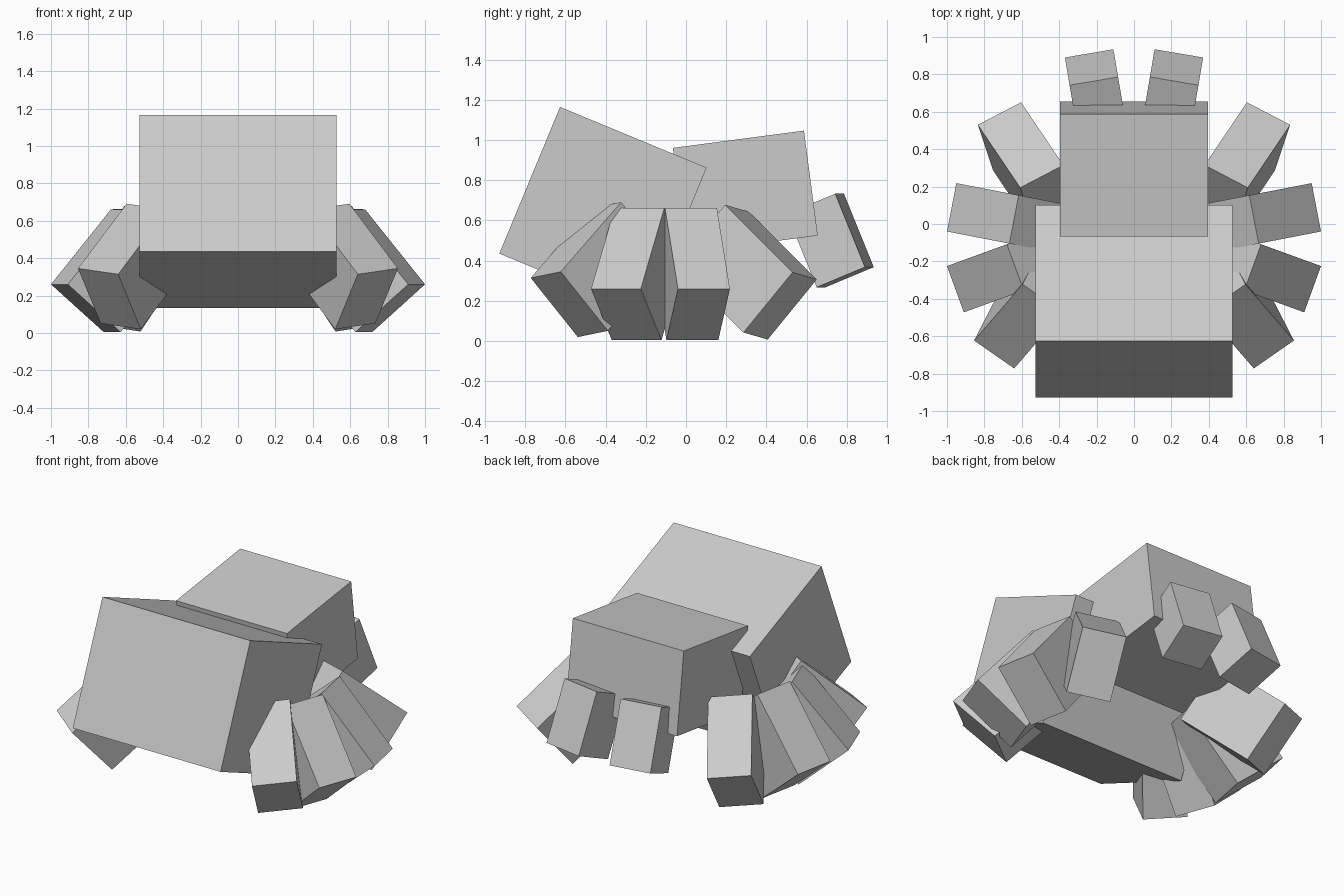
import bpy, bmesh
from math import radians
from mathutils import Vector, Matrix

if "Cube" in bpy.data.objects:
    bpy.data.objects.remove(bpy.data.objects["Cube"])

U = 0.1316  # block unit shared by all parts


def make_box(name, matrix):
    bm = bmesh.new()
    bmesh.ops.create_cube(bm, size=1, matrix=matrix)
    bmesh.ops.recalc_face_normals(bm, faces=bm.faces)
    mesh = bpy.data.meshes.new(name)
    bm.to_mesh(mesh)
    bm.free()
    obj = bpy.data.objects.new(name, mesh)
    bpy.context.collection.objects.link(obj)
    return obj


def tilted_block(name, centre, units, pitch):
    size = Vector(units) * U
    make_box(name, Matrix.Translation(centre)
             @ Matrix.Rotation(radians(pitch), 4, 'X')
             @ Matrix.Diagonal((*size, 1)))


def limb(name, corner, across, down, units):
    """Block whose outer face starts at corner, spans across and down, and runs inward."""
    for side, sx in (("right", 1), ("left", -1)):
        flip = Vector((sx, 1, 1))
        p, w, t = (Vector(v) * flip for v in (corner, across, down))
        w.normalize()
        t = (t - w * t.dot(w)).normalized()
        n = w.cross(t)
        if n.dot(Vector((-p.x, -p.y, 0))) < 0:
            n = -n
        w, t, n = (v * k * U for v, k in zip((w, t, n), units))
        m = Matrix((w, t, n)).transposed().to_4x4()
        m.translation = p + (w + t + n) / 2
        make_box(f"{name}_{side}", m)


# Large front body and smaller rear body
tilted_block("front_body", (0, -0.413, 0.649), (8, 6, 6), -22.5)
tilted_block("rear_body", (0, 0.295, 0.743), (6, 5, 4), 7.5)

# Four splayed legs per side
limb("front_leg", (0.855, -0.623, 0.345), (-0.214, -0.149, -0.031),
     (-0.128, 0.235, -0.30), (2, 3, 4))
limb("front_middle_leg", (1.0, -0.225, 0.26), (-0.09, -0.247, 0),
     (-0.285, 0.104, -0.258), (2, 3, 4))
limb("rear_middle_leg", (1.0, -0.04, 0.26), (-0.05, 0.258, 0),
     (-0.30, -0.058, -0.258), (2, 3, 4))
limb("rear_leg", (0.835, 0.53, 0.342), (-0.23, 0.12, -0.035),
     (-0.082, -0.245, -0.30), (2, 3, 4))

# Pair of short tail limbs
limb("tail_limb", (0.085, 0.786, 0.733), (0.26, -0.044, 0),
     (0.024, 0.147, -0.362), (2, 3, 2))
